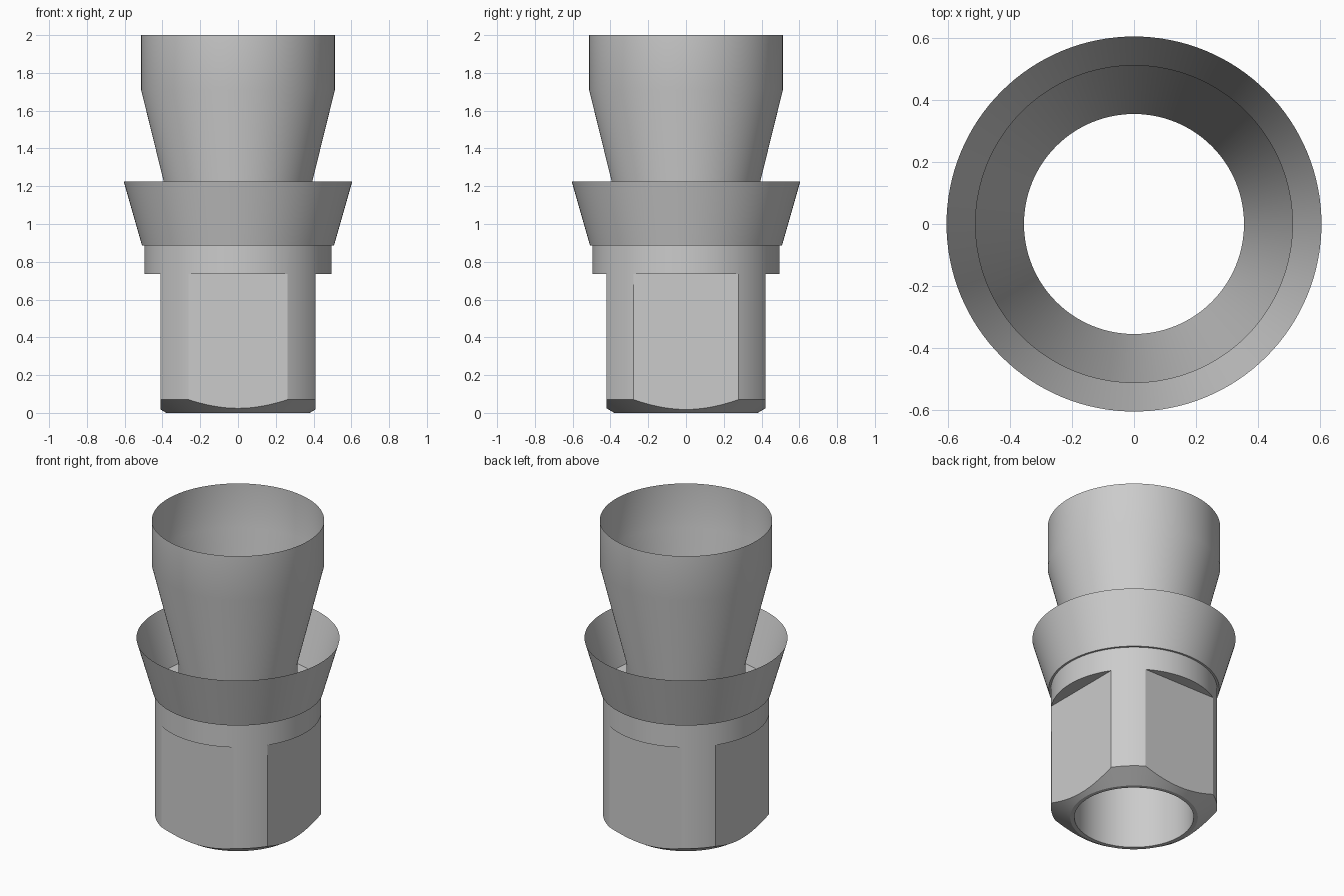
import bpy, bmesh, math
from mathutils import Matrix, Vector

if "Cube" in bpy.data.objects:
    bpy.data.objects.remove(bpy.data.objects["Cube"])

SEGMENTS = 128

metal = bpy.data.materials.new("plain_grey")
metal.use_nodes = True
grey = (0.6, 0.6, 0.6, 1)
metal.diffuse_color = grey
metal.node_tree.nodes["Principled BSDF"].inputs["Base Color"].default_value = grey


def link(name, bm):
    mesh = bpy.data.meshes.new(name)
    bm.to_mesh(mesh)
    bm.free()
    mesh.materials.append(metal)
    obj = bpy.data.objects.new(name, mesh)
    bpy.context.collection.objects.link(obj)
    return obj


def activate(obj):
    bpy.ops.object.select_all(action="DESELECT")
    obj.select_set(True)
    bpy.context.view_layer.objects.active = obj


def smooth(obj):
    activate(obj)
    bpy.ops.object.shade_smooth_by_angle(angle=math.radians(25))


def lathe(name, profile, closed=False):
    """Turn a radius/height profile around the z axis."""
    bm = bmesh.new()
    verts = [bm.verts.new((r, 0, z)) for r, z in profile]
    pairs = list(zip(verts, verts[1:]))
    if closed:
        pairs.append((verts[-1], verts[0]))
    edges = [bm.edges.new(p) for p in pairs]
    bmesh.ops.spin(bm, geom=verts + edges, cent=(0, 0, 0), axis=(0, 0, 1),
                   angle=math.tau, steps=SEGMENTS)
    bmesh.ops.remove_doubles(bm, verts=bm.verts, dist=1e-4)
    bmesh.ops.recalc_face_normals(bm, faces=bm.faces)
    if not closed:
        # Open shells face away from the axis
        f = max(bm.faces, key=lambda f: f.calc_center_median().z)
        c = f.calc_center_median()
        if f.normal.dot(Vector((c.x, c.y, 0))) < 0:
            bmesh.ops.reverse_faces(bm, faces=bm.faces)
    return link(name, bm)


# Bored body with a chamfered lower end
body = lathe("body", [(0.355, 0), (0.38, 0), (0.495, 0.07),
                      (0.495, 0.885), (0.355, 0.885)], closed=True)

# Four wrench flats cut into the body below the shoulder
bm = bmesh.new()
for i, distance in enumerate((0.41, 0.42, 0.41, 0.42)):
    turn = Matrix.Rotation(i * math.pi / 2, 4, "Z")
    place = Matrix.Translation((distance + 0.15, 0, 0.235))
    size = Matrix.Diagonal((0.3, 0.7, 1.0, 1))
    bmesh.ops.create_cube(bm, size=1, matrix=turn @ place @ size)
cutter = link("flat_cutter", bm)
cutter.hide_render = True

cut = body.modifiers.new("flats", "BOOLEAN")
cut.operation = "DIFFERENCE"
cut.solver = "EXACT"
cut.object = cutter
activate(body)
bpy.ops.object.modifier_apply(modifier=cut.name)
bpy.data.objects.remove(cutter)
smooth(body)

# Thin flared collar with a small lip overhanging the body
smooth(lathe("collar", [(0.495, 0.885), (0.508, 0.885), (0.605, 1.225)]))

# Thin neck widening into the upper sleeve
smooth(lathe("sleeve", [(0.355, 0.885), (0.355, 1.07), (0.513, 1.71), (0.513, 2)]))
